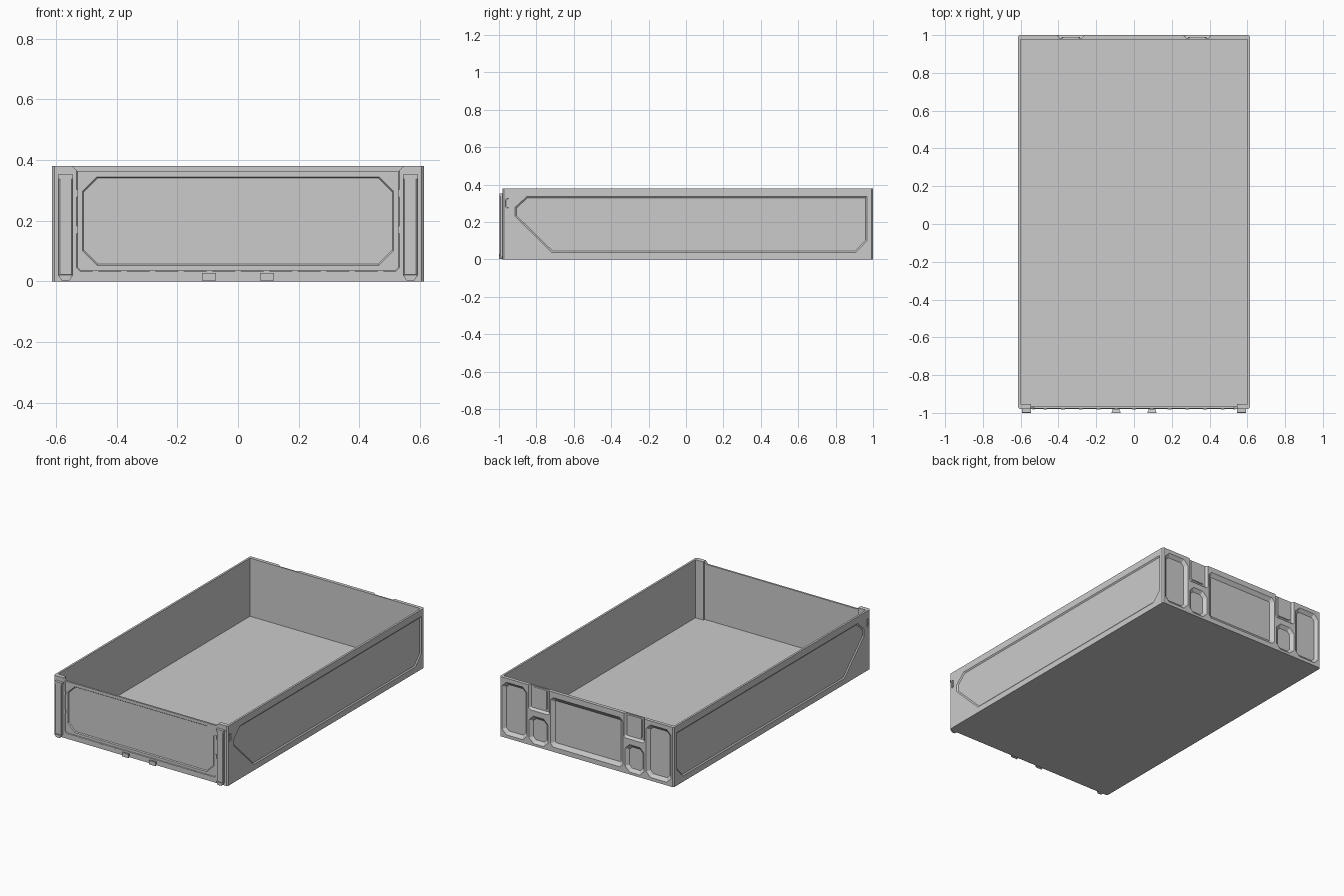
import bpy, bmesh
from mathutils import Vector

if "Cube" in bpy.data.objects:
    bpy.data.objects.remove(bpy.data.objects["Cube"])

W, H = 0.613, 0.38            # half width, height
FRONT, BACK = -0.98, 1.0      # outer y of the end walls

# Map (u along the wall, v up, d depth into the wall) to world space
FACES = {
    "front": lambda u, v, d: (u, FRONT + d, v),
    "back": lambda u, v, d: (u, BACK - d, v),
    "right": lambda u, v, d: (W - d, u, v),
    "left": lambda u, v, d: (-W + d, u, v),
}


def inset(pts, t):
    """Offset a convex counter-clockwise outline inwards by t."""
    out, n = [], len(pts)
    for i in range(n):
        p = Vector(pts[i])
        a = (p - Vector(pts[i - 1])).normalized()
        b = (Vector(pts[(i + 1) % n]) - p).normalized()
        na, nb = Vector((-a.y, a.x)), Vector((-b.y, b.x))
        out.append(tuple(p + (na + nb) * t / (1 + na.dot(nb))))
    return out


def rect(u0, u1, v0, v1, c=0.0):
    """Rectangle outline, optionally with chamfered corners."""
    if not c:
        return [(u0, v0), (u1, v0), (u1, v1), (u0, v1)]
    return [(u0 + c, v0), (u1 - c, v0), (u1, v0 + c), (u1, v1 - c),
            (u1 - c, v1), (u0 + c, v1), (u0, v1 - c), (u0, v0 + c)]


def loft(name, face, levels):
    """Solid through outlines given as (points, depth) pairs."""
    bm = bmesh.new()
    rings = [[bm.verts.new(FACES[face](u, v, d)) for u, v in pts] for pts, d in levels]
    for a, b in zip(rings, rings[1:]):
        for i in range(len(a)):
            j = (i + 1) % len(a)
            bm.faces.new((a[i], a[j], b[j], b[i]))
    bm.faces.new(rings[0])
    bm.faces.new(rings[-1])
    bmesh.ops.recalc_face_normals(bm, faces=bm.faces)
    me = bpy.data.meshes.new(name)
    bm.to_mesh(me)
    bm.free()
    ob = bpy.data.objects.new(name, me)
    bpy.context.collection.objects.link(ob)
    return ob


def box(name, x0, x1, y0, y1, z0, z1):
    return loft(name, "front", [(rect(x0, x1, z0, z1), y0 - FRONT),
                                (rect(x0, x1, z0, z1), y1 - FRONT)])


def cut(target, cutter):
    cutter.hide_render = True
    cutter.hide_set(True)
    mod = target.modifiers.new(cutter.name, "BOOLEAN")
    mod.operation, mod.solver, mod.object = "DIFFERENCE", "EXACT", cutter


def recess(target, name, face, pts, depth, slope):
    """Sunken panel with sloped sides."""
    cut(target, loft(name + "_cutter", face,
                     [(pts, -0.03), (pts, 0.0), (inset(pts, slope), depth)]))


def mirror_u(pts):
    return [(-u, v) for u, v in reversed(pts)]


# Open tray with chamfered upright corners
tray = box("tray", -W, W, FRONT, BACK, 0, H)
bm = bmesh.new()
bm.from_mesh(tray.data)
uprights = [e for e in bm.edges if abs(e.verts[0].co.z - e.verts[1].co.z) > 0.1]
bmesh.ops.bevel(bm, geom=uprights, offset=0.008, segments=1, affect="EDGES")
bm.to_mesh(tray.data)
bm.free()
cut(tray, box("cavity_cutter", -0.6, 0.6, -0.965, 0.978, 0.01, 0.5))

# Lowered top edge of the front gate
top = [(-0.53, 0.363), (0.53, 0.363), (0.56, 0.393), (-0.56, 0.393)]
cut(tray, loft("gate_top_cutter", "front", [(top, -0.03), (top, 0.06)]))

# Front gate frame and its sunken panel
recess(tray, "gate_frame", "front", rect(-0.533, 0.533, 0.033, 0.45, 0.012), 0.003, 0.003)
recess(tray, "gate_panel", "front", rect(-0.516, 0.516, 0.05, 0.347, 0.05), 0.009, 0.007)

# Long side panels and small latch slots
side = [(-0.717, 0.037), (0.909, 0.037), (0.968, 0.1), (0.968, 0.337),
        (-0.85, 0.337), (-0.914, 0.278), (-0.914, 0.23)]
for face in ("left", "right"):
    recess(tray, face + "_panel", face, side, 0.006, 0.008)
    recess(tray, face + "_latch_slot", face, rect(-0.964, -0.944, 0.275, 0.325, 0.005), 0.006, 0.001)
    loft(face + "_latch", face, [(rect(-0.959, -0.949, 0.283, 0.308), 0.007),
                                 (rect(-0.959, -0.949, 0.283, 0.308), 0.001)])

# Back wall pockets: wide centre, plus mirrored outer, lower and top pockets
recess(tray, "back_centre", "back", rect(-0.255, 0.255, 0.03, 0.345, 0.02), 0.017, 0.024)
outer = rect(0.42, 0.595, 0.02, 0.355, 0.03)
lower = rect(0.272, 0.405, 0.015, 0.19, 0.03)
notch = rect(0.262, 0.408, 0.225, 0.48, 0.01)
for tag, flip in (("left", mirror_u), ("right", lambda p: p)):
    recess(tray, "back_outer_" + tag, "back", flip(outer), 0.017, 0.02)
    recess(tray, "back_lower_" + tag, "back", flip(lower), 0.017, 0.02)
    recess(tray, "back_notch_" + tag, "back", flip(notch), 0.014, 0.012)
    # Catch plate standing in the top notch
    plate = flip(rect(0.285, 0.385, 0.245, 0.375, 0.008))
    loft("catch_plate_" + tag, "back", [(plate, 0.015), (inset(plate, 0.003), 0.009)])

for s, tag in ((-1, "left"), (1, "right")):
    # Corner post inside the tray beside the gate
    x0, x1 = sorted((s * 0.545, s * 0.605))
    box("inner_post_" + tag, x0, x1, -0.97, -0.952, 0.005, H)
    # Upright hinge bar on the front with a tapered foot
    x0, x1 = sorted((s * 0.546, s * 0.592))
    bar = rect(x0, x1, 0.018, 0.353)
    loft("front_bar_" + tag, "front", [(bar, 0.001), (bar, -0.013), (inset(bar, 0.004), -0.017)])
    foot = [(x0 + 0.01, 0.002), (x1 - 0.01, 0.002), (x1, 0.02), (x0, 0.02)]
    loft("bar_foot_" + tag, "front", [(foot, 0.001), (foot, -0.02)])
    cap = rect(x0 - 0.002, x1 + 0.002, 0.338, 0.353)
    loft("bar_cap_" + tag, "front", [(cap, 0.001), (cap, -0.018)])
    # Dovetail lug under the gate
    lug = rect(*sorted((s * 0.072, s * 0.118)), 0.003, 0.028)
    loft("gate_lug_" + tag, "front", [(inset(lug, 0.006), 0.001), (lug, -0.016), (lug, -0.02)])
    # Gate side hinges
    for z in (0.17, 0.29):
        x0, x1 = sorted((s * 0.528, s * 0.538))
        box("gate_hinge_" + tag, x0, x1, -0.983, -0.974, z - 0.012, z + 0.012)

# Small clips along the lower gate edge
for i in range(-5, 6):
    box("gate_clip", i * 0.094 - 0.01, i * 0.094 + 0.01, -0.982, -0.974, 0.03, 0.036)
